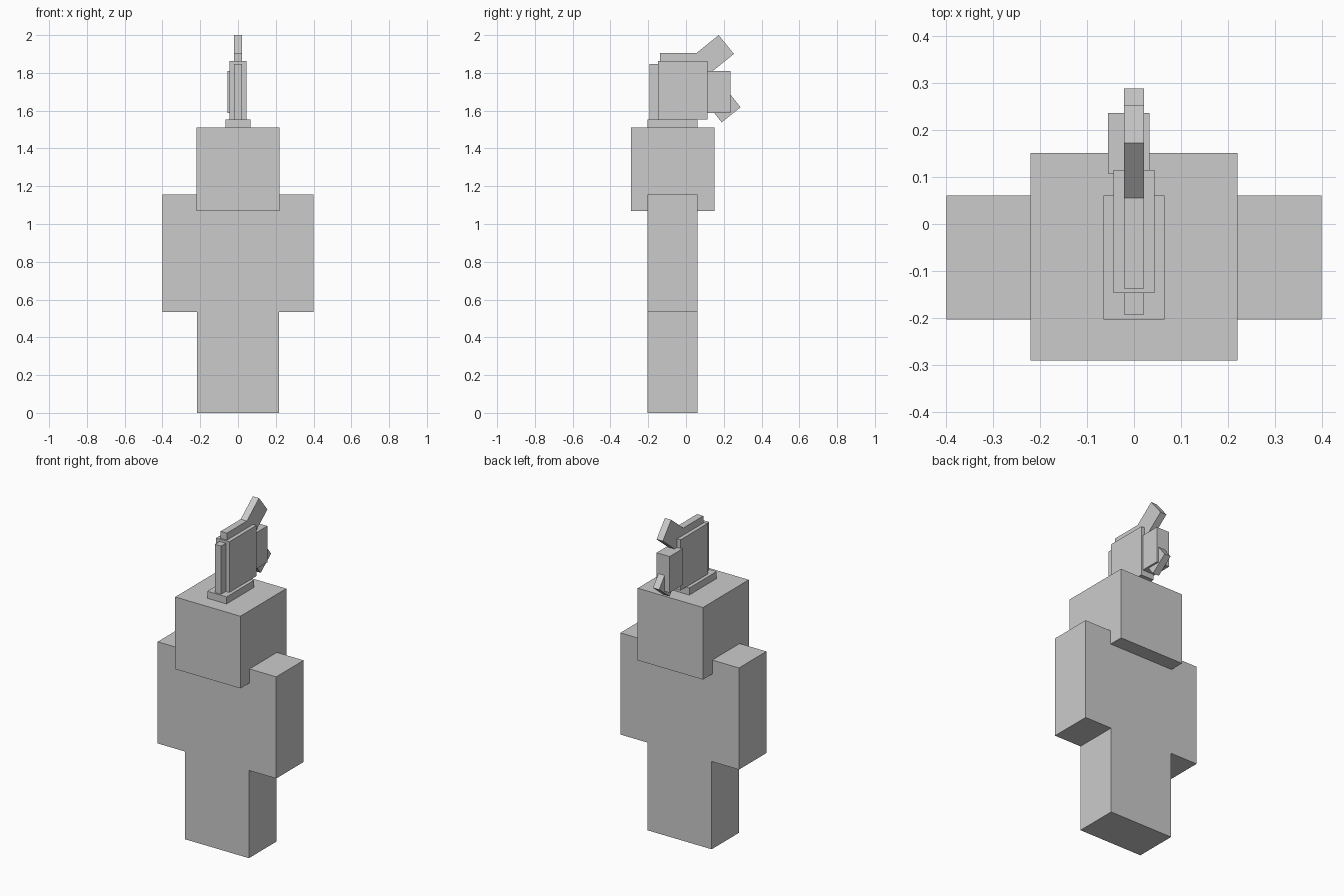
import bpy
import bmesh
from math import radians
from mathutils import Matrix

cube = bpy.data.objects.get("Cube")
if cube:
    bpy.data.objects.remove(cube, do_unlink=True)

# One plain grey for the whole figure
grey = bpy.data.materials.new("plain_grey")
grey.use_nodes = True
grey.diffuse_color = (0.6, 0.6, 0.6, 1)
grey.node_tree.nodes["Principled BSDF"].inputs["Base Color"].default_value = grey.diffuse_color


def block(name, x, y, z, tilt=0, pivot=(0, 0, 0)):
    """Flat-faced box between (min, max) pairs; a tilt about x turns it at the pivot."""
    size = [hi - lo for lo, hi in (x, y, z)]
    centre = [(lo + hi) / 2 for lo, hi in (x, y, z)]
    matrix = (Matrix.Translation(pivot) @ Matrix.Rotation(radians(tilt), 4, "X")
              @ Matrix.Translation(centre) @ Matrix.Diagonal((*size, 1)))
    bm = bmesh.new()
    bmesh.ops.create_cube(bm, size=1, matrix=matrix)
    mesh = bpy.data.meshes.new(name)
    bm.to_mesh(mesh)
    bm.free()
    mesh.materials.append(grey)
    obj = bpy.data.objects.new(name, mesh)
    bpy.context.collection.objects.link(obj)
    return obj


# Figure
block("legs", (-0.216, 0.216), (-0.203, 0.061), (0, 0.535))
block("torso_and_arms", (-0.4, 0.4), (-0.203, 0.061), (0.535, 1.155))
block("head", (-0.22, 0.22), (-0.291, 0.151), (1.07, 1.51))

# Crest standing on the head
thin = (-0.021, 0.021)
block("crest_base", (-0.065, 0.065), (-0.203, 0.061), (1.51, 1.553))
block("crest_plate", (-0.044, 0.044), (-0.147, 0.115), (1.553, 1.862))
block("crest_front_bar", thin, (-0.193, -0.14), (1.553, 1.847))
block("crest_top_bar", thin, (-0.137, 0.06), (1.84, 1.905))
block("crest_rear_box", (-0.055, 0.033), (0.108, 0.236), (1.588, 1.809))

# Tilted bars, measured from their outermost corner
block("upper_tilted_bar", thin, (-0.2, 0), (-0.128, 0), 39, (0, 0.173, 2.0))
block("lower_tilted_bar", thin, (-0.128, 0), (0, 0.13), 38.5, (0, 0.289, 1.618))
